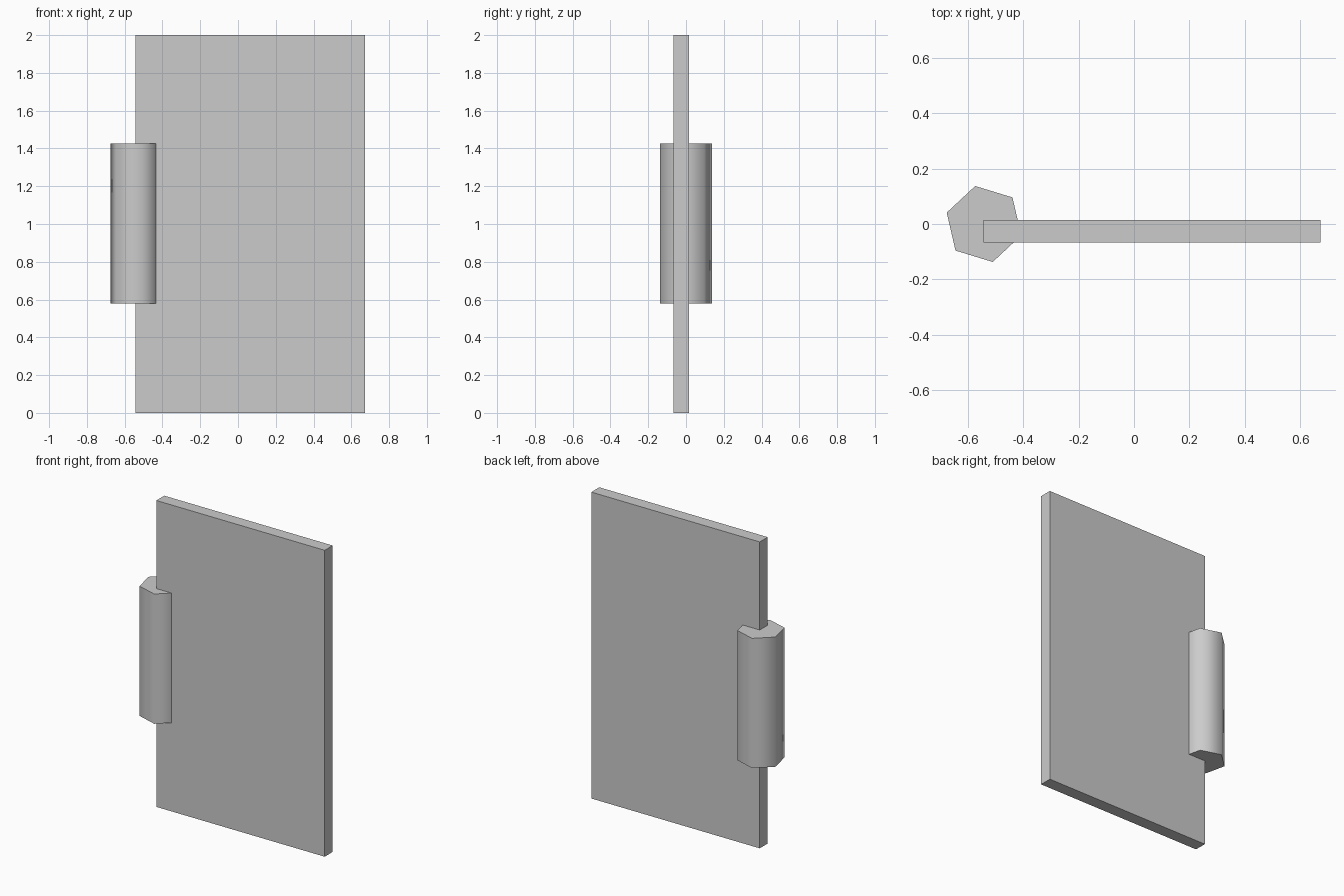
import bpy
import math

cube = bpy.data.objects.get("Cube")
if cube:
    bpy.data.objects.remove(cube, do_unlink=True)

# Single plain grey
grey = bpy.data.materials.new("plain_grey")
grey.use_nodes = True
colour = (0.6, 0.6, 0.6, 1)
grey.diffuse_color = colour
grey.node_tree.nodes["Principled BSDF"].inputs["Base Color"].default_value = colour


def finish(name):
    obj = bpy.context.object
    obj.name = name
    obj.data.materials.append(grey)
    return obj


# Flat door slab
bpy.ops.mesh.primitive_cube_add(size=1, location=(0.065, -0.026, 1))
panel = finish("door_panel")
panel.scale = (1.216, 0.082, 2)
bpy.ops.object.transform_apply(location=False, rotation=False, scale=True)

# Six-sided hinge barrel wrapped around the slab's edge
bottom, top = 0.578, 1.425
bpy.ops.mesh.primitive_cylinder_add(
    vertices=6, radius=0.1405, depth=top - bottom,
    location=(-0.541, 0, (bottom + top) / 2),
    rotation=(0, 0, math.radians(13)))
finish("hinge_barrel")
# Smooth around the sides, sharp at the caps
bpy.ops.object.shade_smooth_by_angle(angle=math.radians(70))
